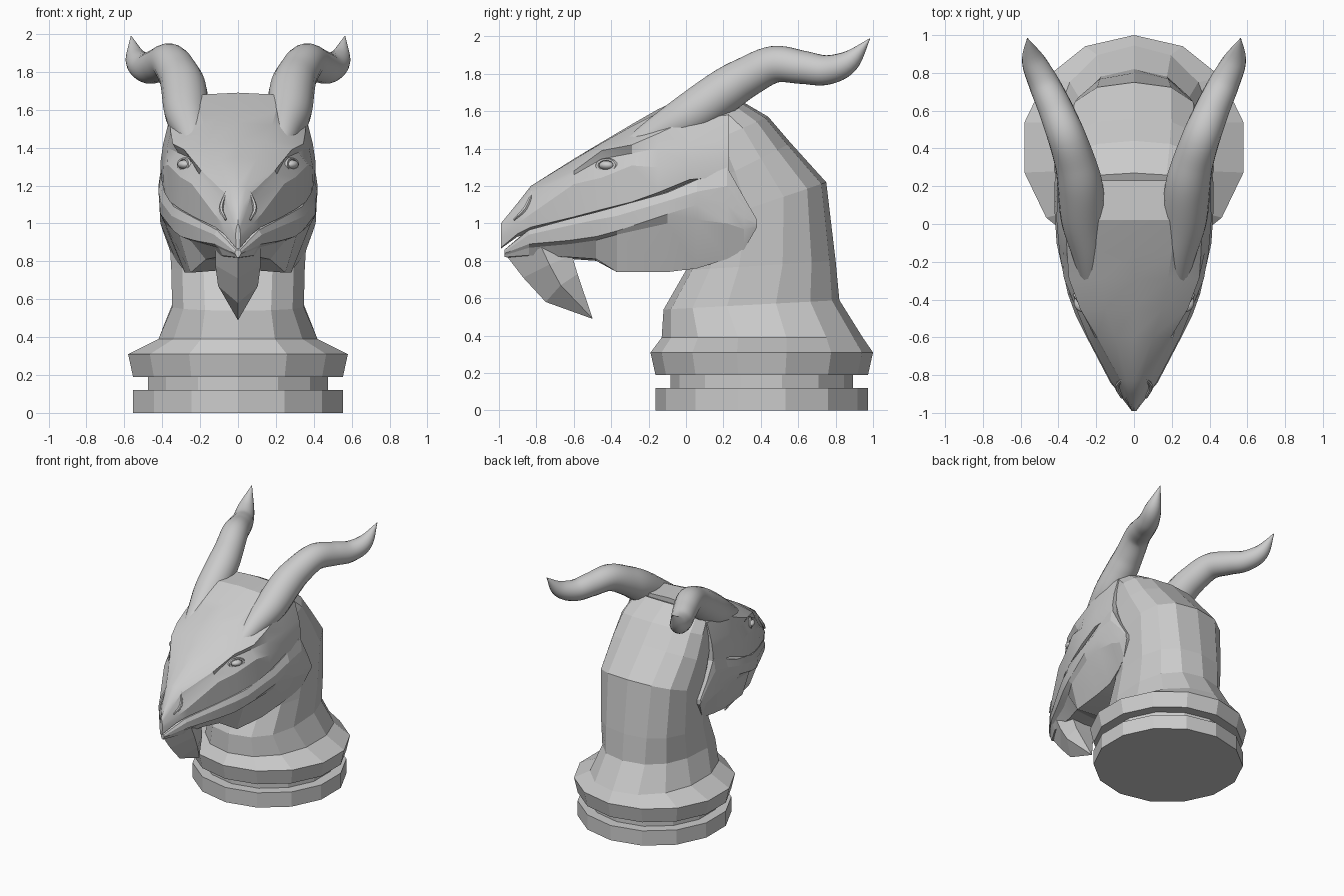
import bpy, bmesh
from math import sin, cos, pi, radians, copysign
from mathutils import Vector


def loft(name, rings, smooth=None, mirror=False):
    """Skin a list of equal-length point rings and cap both ends."""
    bm = bmesh.new()
    vs = [[bm.verts.new(p) for p in r] for r in rings]
    n = len(vs[0])
    for a, b in zip(vs, vs[1:]):
        for i in range(n):
            j = (i + 1) % n
            bm.faces.new((a[i], a[j], b[j], b[i]))
    bm.faces.new(vs[0])
    bm.faces.new(vs[-1])
    bmesh.ops.remove_doubles(bm, verts=bm.verts, dist=0.0005)
    bmesh.ops.recalc_face_normals(bm, faces=bm.faces)
    me = bpy.data.meshes.new(name)
    bm.to_mesh(me)
    bm.free()
    ob = bpy.data.objects.new(name, me)
    bpy.context.collection.objects.link(ob)
    finish(ob, smooth, mirror)
    return ob


def finish(ob, smooth, mirror):
    if smooth:
        bpy.ops.object.select_all(action='DESELECT')
        ob.select_set(True)
        bpy.context.view_layer.objects.active = ob
        bpy.ops.object.shade_smooth_by_angle(angle=radians(smooth))
    if mirror:
        pivot = bpy.data.objects.get("mirror_centre")
        if not pivot:
            pivot = bpy.data.objects.new("mirror_centre", None)
            pivot.hide_render = True
            bpy.context.collection.objects.link(pivot)
        m = ob.modifiers.new("mirror", 'MIRROR')
        m.mirror_object = pivot


def oval(front, back, rx, power=1.0, n=14):
    """Tilted oval ring running from a front (y, z) to a back (y, z)."""
    pts = []
    for k in range(n):
        a = 2 * pi * k / n
        s, c = [copysign(abs(v) ** power, v) for v in (sin(a), cos(a))]
        t = (c + 1) / 2
        pts.append((rx * s, front[0] + (back[0] - front[0]) * t,
                    front[1] + (back[1] - front[1]) * t))
    return pts


def section(y, ztop, zbot, *xz):
    """Symmetric head slice from half a profile."""
    half = [(xz[i], y, xz[i + 1]) for i in range(0, len(xz), 2)]
    return ([(0, y, ztop)] + half + [(0, y, zbot)]
            + [(-x, yy, z) for x, yy, z in reversed(half)])


def tube(name, path, steps=6, n=18, smooth=40):
    """Mirrored tapering tube through (x, y, z, radius) points."""
    p = [Vector(q) for q in path]
    p = [2 * p[0] - p[1]] + p + [2 * p[-1] - p[-2]]
    line = []
    for i in range(1, len(p) - 2):
        a, b, c, d = p[i - 1:i + 3]
        for s in range(steps):
            t = s / steps
            line.append(0.5 * (2 * b + (c - a) * t + (2 * a - 5 * b + 4 * c - d) * t * t
                               + (3 * b - a - 3 * c + d) * t ** 3))
    line.append(p[-2])
    rings = []
    for i, q in enumerate(line):
        t = (line[min(i + 1, len(line) - 1)] - line[max(i - 1, 0)]).to_3d().normalized()
        u = Vector((1, 0, 0))
        u = (u - t * u.dot(t)).normalized()
        v = t.cross(u)
        rings.append([q.to_3d() + max(q.w, 0.001) * (u * cos(2 * pi * k / n) + v * sin(2 * pi * k / n))
                      for k in range(n)])
    return loft(name, rings, smooth, True)


# Plinth: stacked 14-sided discs with a groove
C = 0.405
loft("plinth", [oval((C - r, z), (C + r, z), r) for r, z in (
    (.568, 0), (.568, .12), (.487, .12), (.487, .19), (.568, .19), (.595, .31))])

# Neck rising from the plinth to the back of the skull
loft("neck", [oval(*r) for r in (
    ((-.19, .31), (1.0, .31), .595),
    ((-.13, .39), (.945, .39), .43, .95),
    ((-.12, .54), (.82, .59), .355, .85),
    ((0, .75), (.80, .80), .36, .82),
    ((.10, 1.0), (.75, 1.22), .38, .8),
    ((.10, 1.2), (.56, 1.43), .385, .8),
    ((.05, 1.4), (.44, 1.57), .37, .8),
    ((0, 1.55), (.27, 1.67), .33, .78))])

# Upper head and beak: y, top z, bottom z, then half profile x/z pairs
loft("upper_head", [section(*s) for s in (
    (-.99, 1.0, .865, .005, .99, .01, .97, .012, .95, .012, .92, .01, .87),
    (-.90, 1.11, .93, .03, 1.10, .05, 1.08, .06, 1.05, .08, 1.0, .075, .945),
    (-.83, 1.20, .94, .04, 1.19, .07, 1.16, .08, 1.12, .125, 1.05, .12, .98),
    (-.60, 1.345, .99, .10, 1.34, .195, 1.28, .205, 1.26, .245, 1.21, .235, 1.035),
    (-.45, 1.435, 1.02, .15, 1.43, .285, 1.39, .25, 1.345, .305, 1.245, .305, 1.075),
    (-.29, 1.53, 1.06, .18, 1.52, .345, 1.42, .318, 1.375, .37, 1.31, .36, 1.115),
    (-.15, 1.61, 1.11, .20, 1.59, .355, 1.48, .375, 1.40, .395, 1.30, .39, 1.165),
    (.02, 1.69, 1.17, .20, 1.68, .36, 1.56, .395, 1.42, .41, 1.32, .405, 1.235),
    (.23, 1.69, 1.20, .20, 1.68, .35, 1.58, .39, 1.44, .405, 1.34, .40, 1.25))], 25)

# Lower jaw with a rolled lip and broad cheek plates
loft("lower_jaw", [section(*s) for s in (
    (-.97, .86, .82, .01, .86, .015, .85, .015, .84, .01, .83, .005, .82),
    (-.84, .97, .81, .11, .965, .125, .94, .12, .89, .10, .87, .08, .83),
    (-.62, 1.03, .81, .225, 1.025, .24, .99, .23, .91, .18, .89, .12, .82),
    (-.48, 1.07, .80, .29, 1.06, .31, 1.02, .30, .93, .25, .91, .17, .81),
    (-.37, 1.10, .76, .34, 1.09, .35, 1.04, .34, .96, .31, .94, .25, .74),
    (-.10, 1.18, .77, .385, 1.165, .41, 1.12, .41, 1.05, .385, 1.0, .28, .74),
    (.06, 1.24, .80, .40, 1.235, .42, 1.17, .415, 1.10, .40, 1.02, .29, .76),
    (.22, 1.28, .84, .405, 1.30, .42, 1.20, .415, 1.10, .41, 1.0, .33, .81),
    (.31, 1.10, .90, .405, 1.14, .41, 1.10, .408, 1.03, .40, .97, .36, .86),
    (.38, 1.0, .99, .395, 1.02, .40, 1.01, .40, 1.0, .395, .99, .39, .98))], 12)

# Chin spike: front ridge, side and back points of each slice
loft("chin_spike", [[(0, *f), (x, *s), (x * .8, *b), (-x * .8, *b), (-x, *s)] for f, x, s, b in (
    ((-.97, .84), .12, (-.80, .93), (-.60, .93)),
    ((-.87, .71), .12, (-.73, .78), (-.61, .83)),
    ((-.75, .58), .105, (-.67, .67), (-.58, .73)),
    ((-.50, .49), .002, (-.50, .492), (-.50, .494)))])

# Swept-back horns whose roots are buried in the brow
tube("horns", [(.22, -.42, 1.33, .03), (.24, -.17, 1.475, .085), (.268, .02, 1.58, .118),
               (.285, .20, 1.705, .12), (.31, .32, 1.78, .11), (.36, .47, 1.85, .10),
               (.42, .62, 1.835, .09), (.48, .75, 1.82, .08), (.535, .87, 1.865, .06),
               (.565, .985, 1.99, .001)])

# Nostril rims on the beak
tube("nostril_rims", [(.062, -.82, 1.17, .006), (.09, -.86, 1.08, .012), (.065, -.92, 1.02, .006)], 3, 6)

# Eyes and eyelids set under the brow
out = Vector((.85, -.5, .1)).to_track_quat('Z', 'Y').to_euler()
for name, make in (
        ("eyeballs", lambda: bpy.ops.mesh.primitive_uv_sphere_add(segments=16, ring_count=10, radius=.033)),
        ("eyelids", lambda: bpy.ops.mesh.primitive_torus_add(
            major_radius=.042, minor_radius=.011, major_segments=16, minor_segments=6))):
    make()
    eye = bpy.context.object
    eye.name = name
    eye.location = (.283, -.425, 1.31)
    eye.rotation_euler = out
    eye.scale = (1.3, .75, 1)
    finish(eye, 50, True)
